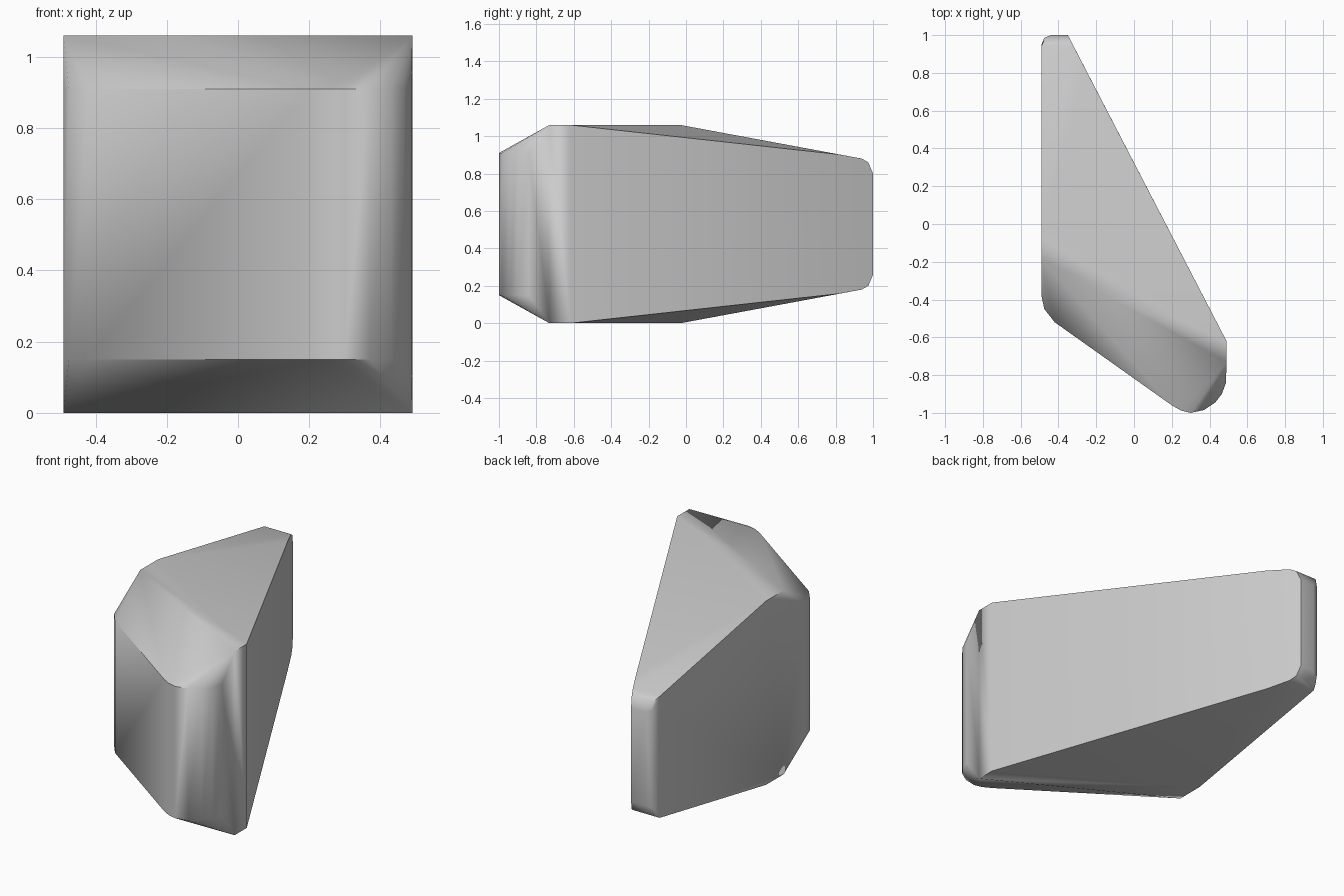
import bpy
import bmesh
import math

if "Cube" in bpy.data.objects:
    bpy.data.objects.remove(bpy.data.objects["Cube"], do_unlink=True)

MID = 0.53  # height of the mirror plane

# Half height above the mirror plane -> plan points at that level
LEVELS = [
    # highest ridge
    (0.53, [(-0.49, -0.03), (-0.49, -0.19), (0.49, -0.73), (0.49, -0.62)]),
    # rim of the front wall with its rounded corners
    (0.38, [(-0.49, -0.38), (-0.475, -0.45), (-0.42, -0.52), (0.2, -0.96),
            (0.25, -0.988), (0.3, -1), (0.37, -0.985), (0.43, -0.945),
            (0.465, -0.9), (0.487, -0.84)]),
    # narrow tail, rounded towards its end
    (0.372, [(-0.49, 0.82), (-0.257, 0.82)]),
    (0.35, [(-0.49, 0.94), (-0.319, 0.94)]),
    (0.33, [(-0.475, 0.975), (-0.337, 0.975)]),
    (0.27, [(-0.44, 1), (-0.35, 1)]),
    (0.28, [(-0.49, 0.95), (-0.475, 0.985)]),
]

# Wedge body: hull of the levels mirrored top to bottom
bm = bmesh.new()
for half, plan in LEVELS:
    for side in (1, -1):
        for x, y in plan:
            bm.verts.new((x, y, MID + side * half))
hull = bmesh.ops.convex_hull(bm, input=bm.verts)
spare = {v for v in hull["geom_interior"] + hull["geom_unused"]
         if isinstance(v, bmesh.types.BMVert)}
bmesh.ops.delete(bm, geom=list(spare), context="VERTS")
bmesh.ops.dissolve_limit(bm, angle_limit=math.radians(1),
                         verts=bm.verts, edges=bm.edges)
bmesh.ops.recalc_face_normals(bm, faces=bm.faces)

mesh = bpy.data.meshes.new("wedge_body")
bm.to_mesh(mesh)
bm.free()
body = bpy.data.objects.new("wedge_body", mesh)
bpy.context.collection.objects.link(body)

# Plain grey
grey = bpy.data.materials.new("plain_grey")
grey.use_nodes = True
colour = (0.6, 0.6, 0.6, 1)
grey.diffuse_color = colour
grey.node_tree.nodes["Principled BSDF"].inputs["Base Color"].default_value = colour
mesh.materials.append(grey)

# Soft corners, crisp rims
bpy.ops.object.select_all(action="DESELECT")
body.select_set(True)
bpy.context.view_layer.objects.active = body
bpy.ops.object.shade_smooth_by_angle(angle=math.radians(45))
